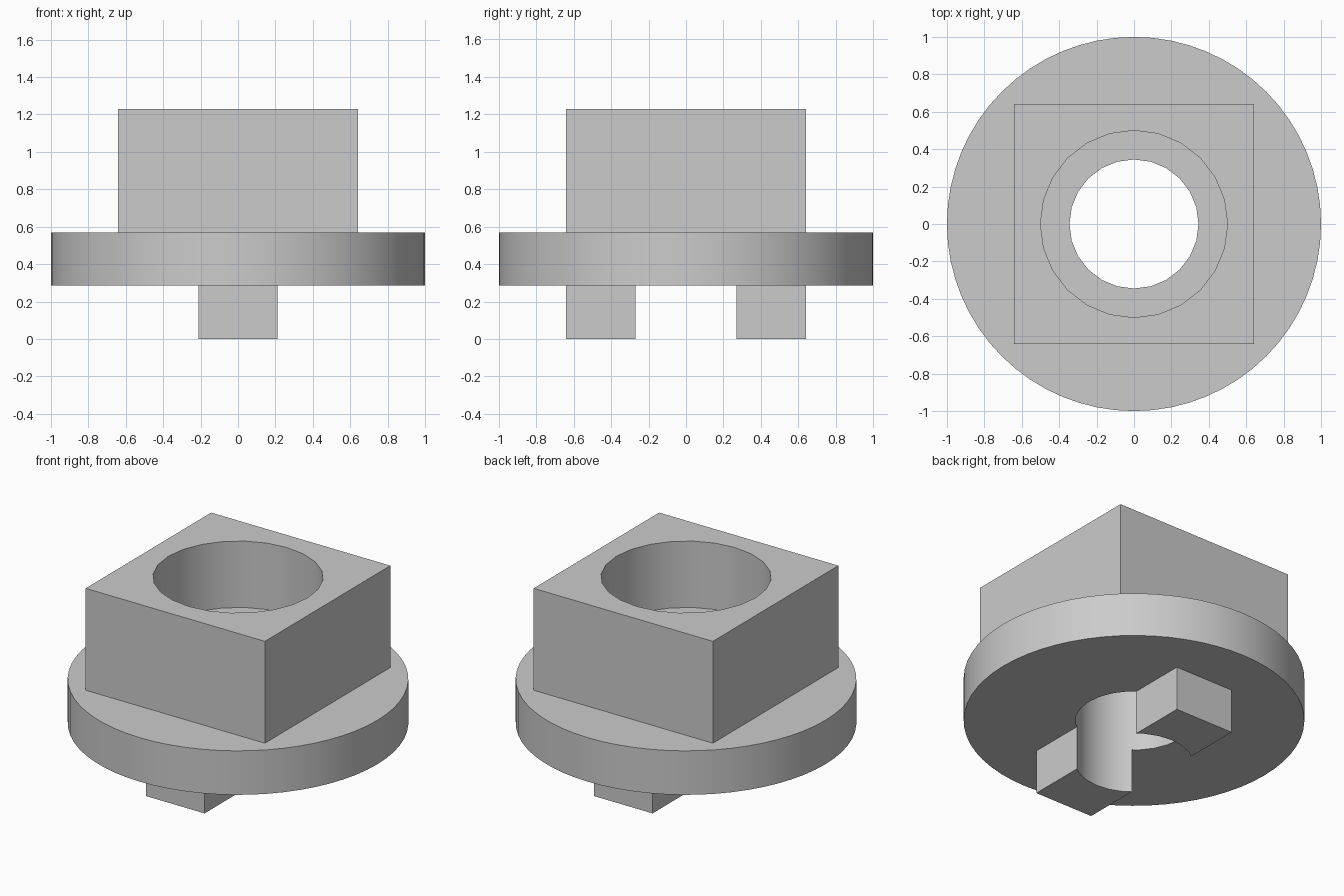
import bpy

cube = bpy.data.objects.get("Cube")
if cube:
    bpy.data.objects.remove(cube, do_unlink=True)

grey = bpy.data.materials.new("plain_grey")
grey.use_nodes = True
GREY_RGBA = (0.6, 0.6, 0.6, 1.0)
grey.diffuse_color = GREY_RGBA
grey.node_tree.nodes["Principled BSDF"].inputs["Base Color"].default_value = GREY_RGBA

# Key heights and sizes
FLANGE_BOTTOM, FLANGE_TOP, TOP = 0.285, 0.57, 1.23
SEAT = 0.80
HALF = 0.642
OVERLAP = 0.1


def finish(name):
    obj = bpy.context.object
    obj.name = name
    obj.data.materials.append(grey)
    return obj


def box(name, half_x, y0, y1, z0, z1):
    bpy.ops.mesh.primitive_cube_add(size=1, location=(0, (y0 + y1) / 2, (z0 + z1) / 2))
    obj = finish(name)
    obj.scale = (2 * half_x, y1 - y0, z1 - z0)
    bpy.ops.object.transform_apply(location=True, rotation=False, scale=True)
    return obj


def cylinder(name, radius, z0, z1, sides):
    bpy.ops.mesh.primitive_cylinder_add(vertices=sides, radius=radius, depth=z1 - z0,
                                        location=(0, 0, (z0 + z1) / 2))
    obj = finish(name)
    bpy.ops.object.transform_apply(location=True, rotation=False, scale=True)
    return obj


def combine(target, tool, operation):
    mod = target.modifiers.new(tool.name, 'BOOLEAN')
    mod.operation = operation
    mod.solver = 'EXACT'
    mod.object = tool
    bpy.context.view_layer.objects.active = target
    bpy.ops.object.modifier_apply(modifier=mod.name)
    bpy.data.objects.remove(tool, do_unlink=True)


# Round flange with the square block and two keys joined on
body = cylinder("flanged_socket", 1.0, FLANGE_BOTTOM, FLANGE_TOP, 64)
combine(body, box("square_block", HALF, -HALF, HALF, FLANGE_TOP - OVERLAP, TOP), 'UNION')
for name, side in (("front_key", -1), ("back_key", 1)):
    y0, y1 = sorted((side * 0.2, side * HALF))
    combine(body, box(name, 0.21, y0, y1, 0, FLANGE_BOTTOM + OVERLAP), 'UNION')

# Stepped bore: wide socket above, narrower hole right through
combine(body, cylinder("through_hole", 0.345, -OVERLAP, TOP + OVERLAP, 24), 'DIFFERENCE')
combine(body, cylinder("wide_socket", 0.5, SEAT, TOP + OVERLAP, 24), 'DIFFERENCE')

bpy.ops.object.select_all(action='DESELECT')
body.select_set(True)
bpy.context.view_layer.objects.active = body
bpy.ops.object.shade_smooth_by_angle()
